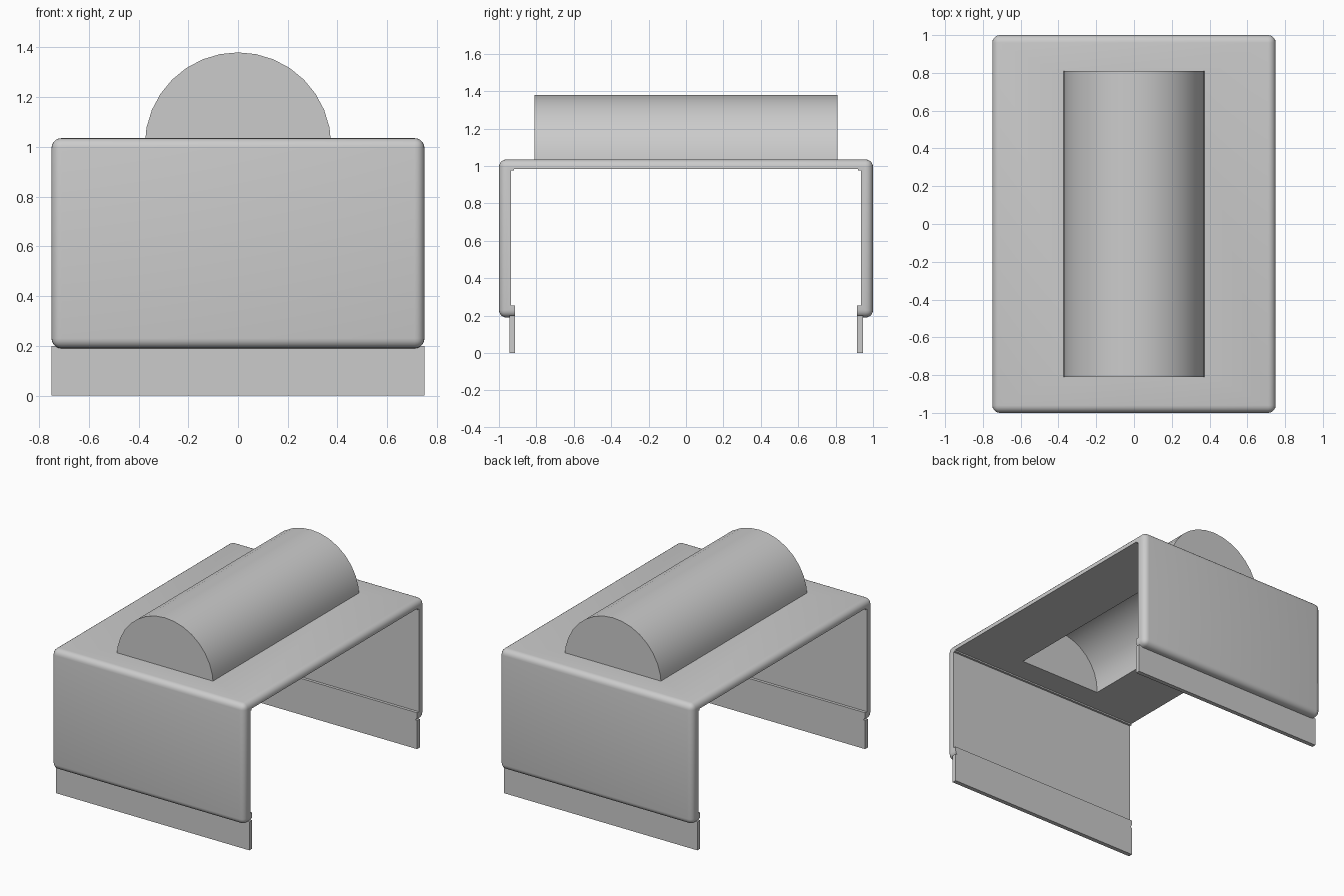
import bpy, bmesh, math

cube = bpy.data.objects.get("Cube")
if cube:
    bpy.data.objects.remove(cube, do_unlink=True)

# Single grey material
grey = bpy.data.materials.new("plain_grey")
grey.use_nodes = True
colour = (0.6, 0.6, 0.6, 1)
grey.diffuse_color = colour
grey.node_tree.nodes["Principled BSDF"].inputs["Base Color"].default_value = colour

HALF_X, HALF_Y, TOP, BOTTOM = 0.75, 1.0, 1.035, 0.19


def extrude(name, profile, axis, half, bevel_rule=None, width=0.04):
    """Extrude a (side, z) profile along axis from -half to half."""
    bm = bmesh.new()
    place = (lambda s, z: (-half, s, z)) if axis == "x" else (lambda s, z: (s, -half, z))
    face = bm.faces.new([bm.verts.new(place(s, z)) for s, z in profile])
    ext = bmesh.ops.extrude_face_region(bm, geom=[face])
    moved = [v for v in ext["geom"] if isinstance(v, bmesh.types.BMVert)]
    shift = (2 * half, 0, 0) if axis == "x" else (0, 2 * half, 0)
    bmesh.ops.translate(bm, verts=moved, vec=shift)
    bmesh.ops.recalc_face_normals(bm, faces=bm.faces)
    if bevel_rule:
        edges = [e for e in bm.edges if bevel_rule(e)]
        bmesh.ops.bevel(bm, geom=edges, offset=width, segments=5,
                        profile=0.5, affect="EDGES", clamp_overlap=True)
    mesh = bpy.data.meshes.new(name)
    bm.to_mesh(mesh)
    bm.free()
    mesh.materials.append(grey)
    obj = bpy.data.objects.new(name, mesh)
    bpy.context.collection.objects.link(obj)
    return obj


def activate(obj):
    bpy.ops.object.select_all(action="DESELECT")
    obj.select_set(True)
    bpy.context.view_layer.objects.active = obj


def outer_edge(edge):
    """True where two of the outer box planes meet."""
    a, b = (v.co for v in edge.verts)
    tests = (lambda p: abs(p.x - HALF_X) < 1e-4, lambda p: abs(p.x + HALF_X) < 1e-4,
             lambda p: abs(p.y - HALF_Y) < 1e-4, lambda p: abs(p.y + HALF_Y) < 1e-4,
             lambda p: abs(p.z - TOP) < 1e-4, lambda p: abs(p.z - BOTTOM) < 1e-4)
    return sum(t(a) and t(b) for t in tests) >= 2


# Body: top slab and two end walls with a small inward lip at the bottom
half_profile = [(HALF_Y, TOP), (HALF_Y, BOTTOM), (0.915, BOTTOM), (0.915, 0.255),
                (0.935, 0.255), (0.935, 0.975), (0.92, 0.975), (0.92, 0.985)]
profile = half_profile + [(-y, z) for y, z in reversed(half_profile)]
body = extrude("body_shell", profile, "x", HALF_X, outer_edge)


def arch(radius, base, centre=1.005, steps=16):
    arc = [(radius * math.cos(math.pi * i / steps),
            centre + radius * math.sin(math.pi * i / steps)) for i in range(steps + 1)]
    return [(radius, base)] + arc + [(-radius, base)]


# Half-round cover, hollowed together with the slab beneath it
cover = extrude("half_round_cover", arch(0.375, 0.99), "y", 0.81)
cutter = extrude("cover_cutter", arch(0.315, 0.9), "y", 0.75)
cutter.hide_render = True
for obj in (body, cover):
    mod = obj.modifiers.new("hollow", "BOOLEAN")
    mod.operation = "DIFFERENCE"
    mod.solver = "EXACT"
    mod.object = cutter
    activate(obj)
    bpy.ops.object.modifier_apply(modifier=mod.name)
    bpy.ops.object.shade_smooth_by_angle(angle=math.radians(30))
bpy.data.objects.remove(cutter, do_unlink=True)

# Thin skirt plates below both end walls
for name, side in (("front_skirt", -1), ("back_skirt", 1)):
    extrude(name, [(side * 0.915, 0), (side * 0.945, 0),
                   (side * 0.945, 0.2), (side * 0.915, 0.2)], "x", HALF_X)
